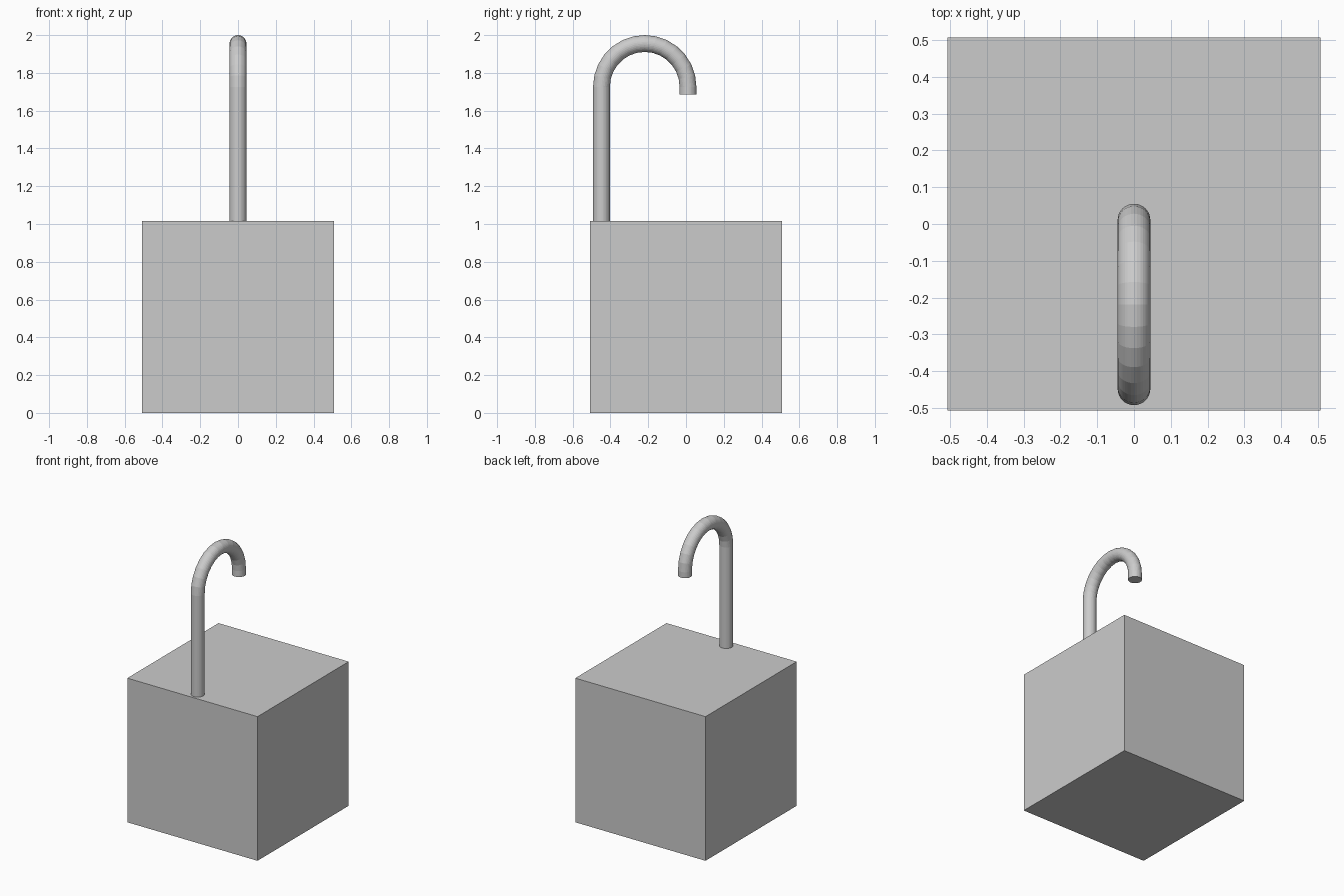
import bpy, bmesh, math
from mathutils import Vector

if "Cube" in bpy.data.objects:
    bpy.data.objects.remove(bpy.data.objects["Cube"])

BOX, HEIGHT = 1.014, 1.015         # block width and height
R_TUBE, R_BEND = 0.0445, 0.229     # tube radius, bend radius
CY, CZ = -0.2185, 1.7265           # bend centre
SIDES, STEPS = 32, 14


def make_object(name, bm):
    bmesh.ops.recalc_face_normals(bm, faces=bm.faces)
    mesh = bpy.data.meshes.new(name)
    bm.to_mesh(mesh)
    bm.free()
    obj = bpy.data.objects.new(name, mesh)
    bpy.context.collection.objects.link(obj)
    return obj


# Base block
bm = bmesh.new()
bmesh.ops.create_cube(bm, size=1)
bmesh.ops.scale(bm, vec=(BOX, BOX, HEIGHT), verts=bm.verts)
bmesh.ops.translate(bm, vec=(0, 0, HEIGHT / 2), verts=bm.verts)
make_object("base_block", bm)

# Spout path: riser, half-circle bend, short drop (y, z, ring angle)
path = [(CY - R_BEND, HEIGHT, math.pi)]
for i in range(STEPS + 1):
    a = math.pi * (1 - i / STEPS)
    path.append((CY + R_BEND * math.cos(a), CZ + R_BEND * math.sin(a), a))
path.append((CY + R_BEND, 1.685, 0))

# Curved spout: rings swept along the path, capped at both ends
bm = bmesh.new()
rings = []
for y, z, a in path:
    out = Vector((0, math.cos(a), math.sin(a)))
    ring = []
    for k in range(SIDES):
        t = 2 * math.pi * k / SIDES
        co = Vector((0, y, z)) + R_TUBE * (math.cos(t) * out + math.sin(t) * Vector((1, 0, 0)))
        ring.append(bm.verts.new(co))
    rings.append(ring)
for r0, r1 in zip(rings, rings[1:]):
    for k in range(SIDES):
        n = (k + 1) % SIDES
        bm.faces.new((r0[k], r0[n], r1[n], r1[k]))
bm.faces.new(rings[0])
bm.faces.new(rings[-1])
make_object("curved_spout", bm)
